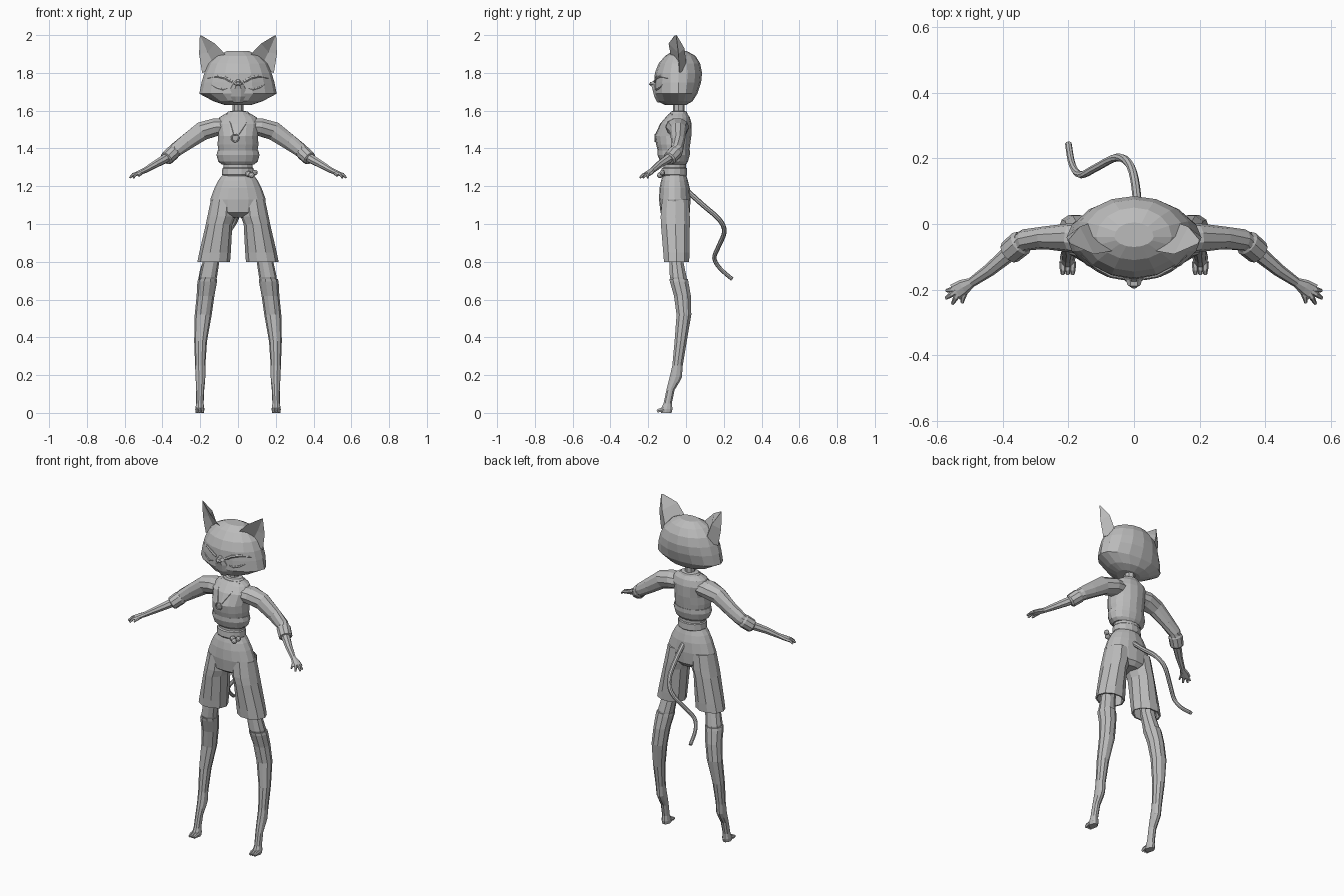
import bpy, bmesh
from math import cos, sin, pi
from mathutils import Vector
from mathutils.bvhtree import BVHTree

cube = bpy.data.objects.get("Cube")
if cube:
    bpy.data.objects.remove(cube, do_unlink=True)

grey = bpy.data.materials.new("plain grey")
grey.use_nodes = True
grey.diffuse_color = (0.5, 0.5, 0.5, 1)
for node in grey.node_tree.nodes:
    if node.type == 'BSDF_PRINCIPLED':
        node.inputs["Base Color"].default_value = (0.5, 0.5, 0.5, 1)

SIDES = ((1, "left"), (-1, "right"))


def loft(name, rings, cap_start=True, cap_end=True):
    """Skin a list of equal-length point rings."""
    bm = bmesh.new()
    rows = [[bm.verts.new(p) for p in r] for r in rings]
    n = len(rows[0])
    for a, b in zip(rows, rows[1:]):
        for i in range(n):
            j = (i + 1) % n
            bm.faces.new((a[i], a[j], b[j], b[i]))
    if cap_start:
        bm.faces.new(rows[0])
    if cap_end:
        bm.faces.new(rows[-1])
    bmesh.ops.recalc_face_normals(bm, faces=bm.faces)
    mesh = bpy.data.meshes.new(name)
    bm.to_mesh(mesh)
    bm.free()
    mesh.materials.append(grey)
    obj = bpy.data.objects.new(name, mesh)
    bpy.context.collection.objects.link(obj)
    return obj


def ring(z, x, rx, front, back, n=12, mid=None, power=1.0):
    """Horizontal oval reaching from front to back in y."""
    mid = (front + back) / 2 if mid is None else mid
    pts = []
    for i in range(n):
        c, s = cos(2 * pi * i / n), sin(2 * pi * i / n)
        y = (back - mid) * s if s > 0 else (front - mid) * abs(s) ** power
        pts.append(Vector((x + rx * c, mid + y, z)))
    return pts


def tube(name, pts, radii, n=8, ref=(0, 0, 1)):
    """Round or oval tube along a path; a radius may be (across, up)."""
    pts = [Vector(p) for p in pts]
    rings = []
    for k, p in enumerate(pts):
        t = (pts[min(k + 1, len(pts) - 1)] - pts[max(k - 1, 0)]).normalized()
        side = t.cross(Vector(ref)).normalized()
        up = side.cross(t)
        r = radii[k] if isinstance(radii, (list, tuple)) else radii
        a, b = r if isinstance(r, tuple) else (r, r)
        rings.append([p + side * a * cos(2 * pi * i / n) + up * b * sin(2 * pi * i / n)
                      for i in range(n)])
    return loft(name, rings)


def spline(pts, steps=4):
    """Smooth path through the points."""
    p = [Vector(q) for q in pts]
    p = [p[0]] + p + [p[-1]]
    out = []
    for a, b, c, d in zip(p, p[1:], p[2:], p[3:]):
        for i in range(steps):
            t = i / steps
            out.append(0.5 * (2 * b + (c - a) * t + (2 * a - 5 * b + 4 * c - d) * t ** 2
                              + (3 * b - a - 3 * c + d) * t ** 3))
    return out + [p[-1]]


def flip(pts, s):
    return [(s * x, y, z) for x, y, z in pts]


def on_front(obj, pts, lift=0.0):
    """Drop (x, z) points onto the front surface of a part."""
    mesh = obj.data
    tree = BVHTree.FromPolygons([v.co for v in mesh.vertices],
                                [list(f.vertices) for f in mesh.polygons])
    out = []
    for x, z in pts:
        hit = tree.ray_cast(Vector((x, -1, z)), Vector((0, 1, 0)))[0]
        out.append((x, (hit.y if hit else -0.1) - lift, z))
    return out


# Head, with wide cheeks and a pointed front
head = loft("head", [ring(z, 0, rx, f, b, 16, -0.04, 1.15) for z, rx, f, b in (
    (1.63, .07, -.11, .0), (1.65, .13, -.15, .035), (1.69, .205, -.168, .06),
    (1.75, .193, -.168, .08), (1.80, .178, -.165, .085), (1.85, .155, -.145, .075),
    (1.89, .115, -.11, .05), (1.915, .06, -.07, .005))])
loft("muzzle", [ring(z, 0, rx, f, -.1, 10) for z, rx, f in (
    (1.642, .025, -.152), (1.675, .05, -.17), (1.715, .05, -.18),
    (1.74, .032, -.188), (1.765, .02, -.168))])
tube("nose", [(0, -.17, 1.742), (0, -.186, 1.742), (0, -.192, 1.735)],
     [(.024, .014), (.02, .012), (.01, .006)], 6)

for s, side in SIDES:
    # Ears: cupped leaf with a hollow front
    outer = [(.19, -.035, 1.80), (.206, -.04, 1.90), (.202, -.052, 2.0)]
    back = [(.13, .005, 1.82), (.165, -.008, 1.93), (.199, -.048, 1.997)]
    inner = [(.055, -.08, 1.885), (.122, -.092, 1.955), (.196, -.06, 1.999)]
    front = [(.12, -.04, 1.83), (.162, -.045, 1.91), (.199, -.053, 1.997)]
    loft(side + "_ear", [flip(r, s) for r in zip(outer, back, inner, front)])
    # Brow ridges and closed eyelids
    brow = on_front(head, [(s * x, z) for x, z in (
        (.03, 1.752), (.07, 1.775), (.11, 1.782), (.16, 1.772))])
    tube(side + "_brow", brow, [.008, .009, .007, .003], 6)
    lid = on_front(head, [(s * x, z) for x, z in (
        (.055, 1.718), (.08, 1.712), (.11, 1.72), (.14, 1.736))])
    tube(side + "_eyelid", lid, [.003, .006, .006, .002], 6)

loft("neck", [ring(z, 0, .028, -.07, -.008, 8) for z in (1.55, 1.65)])

# Jacket body with a stepped hem band
jacket = loft("jacket", [ring(z, 0, rx, f, b, 16) for z, rx, f, b in (
    (1.375, .102, -.146, .016), (1.42, .108, -.158, .022), (1.465, .106, -.165, .028),
    (1.53, .118, -.138, .03), (1.565, .098, -.108, .02), (1.585, .065, -.09, .006))])
loft("jacket_hem", [ring(z, 0, rx, f, b, 16) for z, rx, f, b in (
    (1.315, .085, -.125, .0), (1.33, .104, -.138, .01),
    (1.365, .114, -.15, .02), (1.39, .108, -.15, .02))])
loft("collar", [ring(z, 0, rx, f, b) for z, rx, f, b in (
    (1.57, .075, -.095, .012), (1.595, .052, -.08, .004), (1.598, .035, -.07, -.005))])

# Pendant ring on two cords
for s, side in SIDES:
    cord = on_front(jacket, [(s * .06, 1.58), (s * .04, 1.53), (s * .015 - .01, 1.475)])
    tube(side + "_cord", cord, .003, 5)
bpy.ops.mesh.primitive_torus_add(
    location=on_front(jacket, [(-.015, 1.455)], .002)[0], rotation=(pi / 2, 0, 0),
    major_radius=.019, minor_radius=.004, major_segments=14, minor_segments=6)
pendant = bpy.context.object
pendant.name = "pendant"
pendant.data.materials.append(grey)

# Waist and belt, with a small knot on the left
loft("waist", [ring(z, 0, rx, f, b, 14) for z, rx, f, b in (
    (1.24, .078, -.125, .002), (1.34, .078, -.12, .0))])
loft("belt", [ring(z, 0, rx, f, b, 14) for z, rx, f, b in (
    (1.255, .08, -.128, .004), (1.262, .085, -.133, .008),
    (1.295, .083, -.13, .006), (1.30, .078, -.122, .0))])
for x, y, z, r in ((.055, -.128, 1.265, .016), (.072, -.138, 1.258, .016), (.09, -.125, 1.272, .015)):
    bpy.ops.mesh.primitive_ico_sphere_add(subdivisions=2, radius=r, location=(x, y, z))
    bpy.context.object.name = "belt_knot"
    bpy.context.object.data.materials.append(grey)

# Shorts: hips, then two flared open legs
loft("shorts_hips", [ring(z, 0, rx, f, b, 16) for z, rx, f, b in (
    (1.035, .07, -.10, .0), (1.06, .13, -.135, .02), (1.13, .147, -.143, .024),
    (1.19, .125, -.14, .02), (1.23, .105, -.132, .01), (1.262, .08, -.122, .0))])

for s, side in SIDES:
    leg = loft(side + "_shorts_leg", [ring(z, s * (a + b) / 2, (b - a) / 2, f, k, 10) for
               z, a, b, f, k in ((1.13, .01, .143, -.13, .018), (1.04, .014, .162, -.138, .024),
                                 (1.0, .03, .17, -.137, .024), (.85, .038, .205, -.124, .022),
                                 (.80, .042, .215, -.12, .02))], cap_end=False)
    shell = leg.modifiers.new("cloth", 'SOLIDIFY')
    shell.thickness = .008

    # Legs with stocking tops, raised heels and toe pads
    loft(side + "_thigh", [ring(z, s * x, r, f, b, 10) for z, x, r, f, b in (
        (.98, .12, .045, -.095, .0), (.80, .143, .044, -.09, -.012),
        (.72, .158, .047, -.088, .005), (.68, .163, .042, -.075, .01))])
    loft(side + "_lower_leg", [ring(z, s * x, r, f, b, 10) for z, x, r, f, b in (
        (.71, .161, .05, -.09, .012), (.695, .163, .052, -.088, .015),
        (.62, .172, .047, -.066, .028), (.52, .184, .045, -.052, .03),
        (.38, .198, .034, -.062, .006), (.25, .2, .027, -.074, -.016),
        (.19, .199, .026, -.088, -.02), (.16, .199, .024, -.096, -.035),
        (.12, .2, .021, -.105, -.06), (.05, .202, .02, -.12, -.074),
        (.02, .202, .024, -.135, -.07), (0, .202, .022, -.135, -.075))])
    for k in (-1, 0, 1):
        x = s * (.202 + k * .015)
        tube(side + "_toe", [(x, -.115, .018), (x, -.14, .014), (x, -.153, .009)],
             [.011, (.009, .012), (.006, .008)], 6)

    # Sleeves with turned cuffs
    tube(side + "_sleeve", flip([(.06, -.05, 1.515), (.12, -.045, 1.512), (.19, -.042, 1.492),
                                 (.27, -.042, 1.435), (.33, -.048, 1.392), (.36, -.07, 1.362)], s),
         [(.06, .045), (.062, .05), (.045, .052), (.035, .044), (.033, .038), (.035, .034)], 10)
    tube(side + "_cuff", flip([(.338, -.053, 1.385), (.345, -.058, 1.378), (.378, -.086, 1.347),
                               (.382, -.09, 1.344)], s),
         [.034, (.04, .039), (.038, .037), .03], 10)
    # Forearm, palm and fingers
    tube(side + "_forearm", flip([(.36, -.072, 1.36), (.44, -.14, 1.315), (.495, -.178, 1.283),
                                  (.52, -.192, 1.273), (.545, -.208, 1.262)], s),
         [.027, .02, .015, (.024, .012), (.027, .01)], 8)
    for tip in ((.572, -.203), (.573, -.226), (.553, -.243)):
        base = Vector((.527, -.195))
        knuckle = base.lerp(Vector(tip), .6)
        tube(side + "_finger", flip([(base.x, base.y, 1.27), (knuckle.x, knuckle.y, 1.262),
                                     (tip[0], tip[1], 1.245)], s), [.01, .009, .005], 6)
    tube(side + "_thumb", flip([(.51, -.195, 1.272), (.52, -.222, 1.262), (.524, -.24, 1.254)], s),
         [.01, .008, .005], 6)

# Tail: long double bend behind the shorts
path = spline([(.01, -.01, 1.19), (.008, .09, 1.10), (-.01, .175, 1.025), (-.05, .203, .96),
               (-.115, .172, .88), (-.162, .15, .82), (-.188, .18, .765), (-.2, .245, .708)])
tube("tail", path, [.014 - .004 * i / len(path) for i in range(len(path))], 8, (1, 0, 0))
